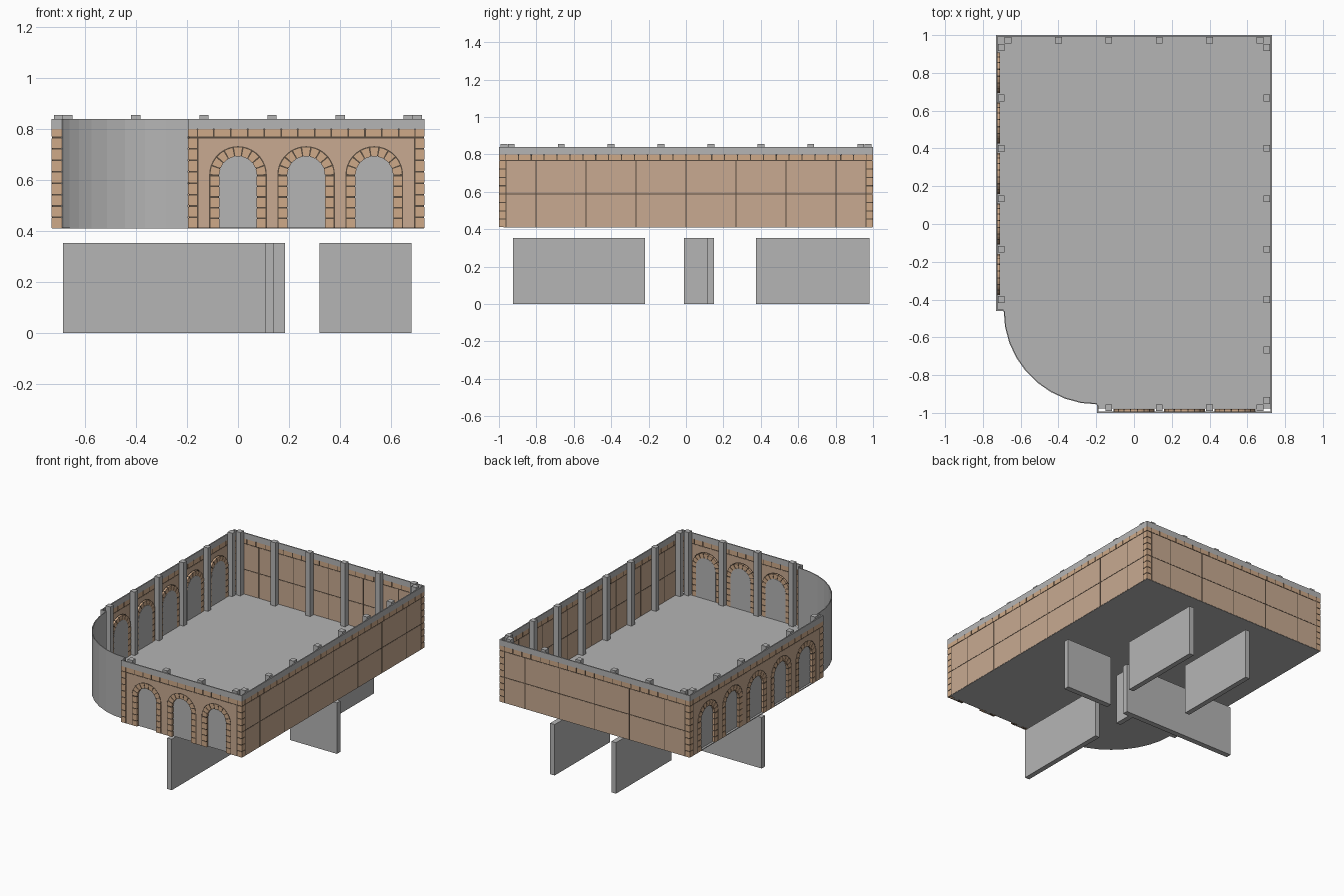
import bpy, bmesh, math
from mathutils import Matrix

if "Cube" in bpy.data.objects:
    bpy.data.objects.remove(bpy.data.objects["Cube"])

Z0, Z1, ZP, ZT = 0.412, 0.80, 0.84, 0.855   # floor, wall top, parapet top, post top
BAY = 0.267                                  # spacing of arches, panels and posts
SPRING, R_IN, R_OUT = 0.62, 0.073, 0.108     # arch spring height and radii
JOINT = 0.006
R_CURVE, CX, CY = 0.495, -0.195, -0.46       # rounded corner


def material(name, rgb):
    m = bpy.data.materials.new(name)
    m.diffuse_color = (*rgb, 1)
    m.use_nodes = True
    m.node_tree.nodes["Principled BSDF"].inputs["Base Color"].default_value = m.diffuse_color
    return m


concrete = material("concrete grey", (0.46, 0.46, 0.46))
tan = material("tan wall panel", (0.578, 0.402, 0.283))
brick = material("orange brick", (0.62, 0.40, 0.25))
mortar = material("dark mortar", (0.10, 0.072, 0.05))


def prism(bm, pts, a, b, upright=True):
    """Extrude a 2D outline: (u, z) through depth, or (x, y) through height."""
    place = (lambda p, h: (p[0], h, p[1])) if upright else (lambda p, h: (p[0], p[1], h))
    lo = [bm.verts.new(place(p, a)) for p in pts]
    hi = [bm.verts.new(place(p, b)) for p in pts]
    bm.faces.new(lo)
    bm.faces.new(hi[::-1])
    n = len(pts)
    for i in range(n):
        j = (i + 1) % n
        bm.faces.new((lo[i], hi[i], hi[j], lo[j]))


def box(bm, u0, u1, d0, d1, z0, z1):
    prism(bm, [(u0, z0), (u1, z0), (u1, z1), (u0, z1)], d0, d1)


def finish(bm, name, mat, matrix=Matrix()):
    bmesh.ops.recalc_face_normals(bm, faces=bm.faces)
    me = bpy.data.meshes.new(name)
    bm.to_mesh(me)
    bm.free()
    me.materials.append(mat)
    ob = bpy.data.objects.new(name, me)
    ob.matrix_world = matrix
    bpy.context.collection.objects.link(ob)


def arc(cu, cz, r, a0, a1, n):
    return [(cu + r * math.cos(math.radians(a0 + (a1 - a0) * i / n)),
             cz + r * math.sin(math.radians(a0 + (a1 - a0) * i / n))) for i in range(n + 1)]


def notched(u0, u1, top, arches, r):
    """Wall outline with arched notches cut up from its lower edge."""
    pts = [(u0, Z0)]
    for c in arches:
        pts += [(c - r, Z0)] + arc(c, SPRING, r, 180, 0, 18) + [(c + r, Z0)]
    return pts + [(u1, Z0), (u1, top), (u0, top)]


def wall(name, origin, angle, length, arches=(), joints=(), posts=(), return_at=None):
    """Local frame: u along the wall, depth inwards, z up."""
    mat = Matrix.Translation((*origin, 0)) @ Matrix.Rotation(math.radians(angle), 4, 'Z')
    q, course = 0.035, 0.77

    # mortar backing sheet
    bm = bmesh.new()
    prism(bm, notched(0.002, length - 0.002, Z1 - 0.002, arches, R_IN + 0.002), 0.002, 0.006)
    if return_at is not None:
        u = 0.002 if return_at == 0 else length - 0.006
        box(bm, u, u + 0.004, 0.002, 0.038, Z0, Z1)
    for c in arches:
        r = R_IN + 0.002
        ring = [(c + R_OUT, Z0)] + arc(c, SPRING, R_OUT, 0, 180, 18) + [(c - R_OUT, Z0)]
        ring += [(c - r, Z0)] + arc(c, SPRING, r, 180, 0, 18) + [(c + r, Z0)]
        prism(bm, ring, 0.002, 0.018)
    finish(bm, name + "_mortar", mortar, mat)

    # tan panels
    bm = bmesh.new()
    lo, hi, top = q + JOINT, length - q - JOINT, course - JOINT
    if arches:
        prism(bm, notched(lo, hi, top, arches, R_OUT + 0.005), 0.0005, 0.0075)
    else:
        cuts = [lo - JOINT / 2] + list(joints) + [hi + JOINT / 2]
        for a, b in zip(cuts, cuts[1:]):
            for z0, z1 in ((Z0, 0.585), (0.585 + JOINT, top)):
                box(bm, a + JOINT / 2, b - JOINT / 2, 0.0005, 0.0075, z0, z1)
    finish(bm, name + "_panels", tan, mat)

    # bricks: corner stacks, top course, arch surrounds
    bm = bmesh.new()
    n = 8
    h = (course - Z0) / n
    for i in range(n + 1):
        z0 = Z0 + i * h
        z1 = z0 + h - JOINT if i < n else Z1
        box(bm, 0, q, 0, 0.008, z0, z1)
        box(bm, length - q, length, 0, 0.008, z0, z1)
        if return_at is not None:
            u = 0 if return_at == 0 else length - 0.008
            box(bm, u, u + 0.008, 0, 0.04, z0, z1)
    n = round((length - 2 * q) / 0.068)
    w = (length - 2 * q) / n
    for i in range(n):
        u = q + i * w
        box(bm, u + JOINT / 2, u + w - JOINT / 2, 0, 0.008, course, Z1)
    for c in arches:
        h = (SPRING - Z0) / 5
        for i in range(5):
            z = Z0 + i * h
            box(bm, c - R_OUT, c - R_IN, 0, 0.02, z, z + h - JOINT)
            box(bm, c + R_IN, c + R_OUT, 0, 0.02, z, z + h - JOINT)
        for i in range(9):
            a, b = i * 20 + 1.7, i * 20 + 18.3
            prism(bm, arc(c, SPRING, R_IN, a, b, 2) + arc(c, SPRING, R_OUT, b, a, 2), 0, 0.02)
    finish(bm, name + "_bricks", brick, mat)

    # grey arched window panes
    if arches:
        bm = bmesh.new()
        for c in arches:
            r = R_IN + 0.003
            prism(bm, [(c - r, Z0), (c + r, Z0)] + arc(c, SPRING, r, 0, 180, 18), 0.016, 0.021)
        finish(bm, name + "_window_panes", concrete, mat)

    # parapet strip and inner posts
    bm = bmesh.new()
    box(bm, 0, length, 0, 0.008, Z1, ZP)
    if return_at is not None:
        u = 0 if return_at == 0 else length - 0.008
        box(bm, u, u + 0.008, 0, 0.04, Z1, ZP)
    finish(bm, name + "_parapet", concrete, mat)
    bm = bmesh.new()
    for p in posts:
        box(bm, p - 0.018, p + 0.018, 0.009, 0.045, Z0, ZT)
    finish(bm, name + "_posts", concrete, mat)


half = BAY / 2
# front wall, x from -0.195
wall("front_wall", (CX, -1), 0, 0.73 - CX, arches=[0.195 + BAY * i for i in range(3)],
     posts=[0.195 + half + BAY * i for i in range(-1, 3)], return_at=0)
# right wall
wall("right_wall", (0.73, -1), 90, 2.0, joints=[1 + BAY * i for i in range(-3, 4)],
     posts=[1 + half + BAY * i for i in range(-4, 4)])
# back wall
wall("back_wall", (0.73, 1), 180, 1.46, joints=[0.73 + BAY * i for i in range(-2, 3)],
     posts=[0.73 + half + BAY * i for i in range(-3, 3)])
# left wall, running from the back to the rounded corner
wall("left_wall", (-0.73, 1), -90, 1 - CY, arches=[1 - BAY * i for i in range(3, -2, -1)],
     posts=[1 + half + BAY * i for i in range(-4, 2)], return_at=1)

# rounded corner wall
bm = bmesh.new()
prism(bm, arc(CX, CY, R_CURVE, 180, 270, 9) + arc(CX, CY, R_CURVE - 0.006, 270, 180, 9),
      Z0, ZP, upright=False)
finish(bm, "rounded_corner_wall", concrete)

# floor slab
bm = bmesh.new()
prism(bm, [(-0.728, 0.998), (-0.728, CY)] + arc(CX, CY, R_CURVE - 0.002, 180, 270, 9)
      + [(CX, -0.976), (0.728, -0.976), (0.728, 0.998)], Z0 - 0.002, Z0 + 0.004, upright=False)
finish(bm, "floor", concrete)

# upright slabs below the floor: x0, x1, y0, y1
for i, (x0, x1, y0, y1) in enumerate([
        (0.32, 0.355, 0.375, 0.98), (-0.15, -0.115, 0.375, 0.98), (0.32, 0.68, 0.112, 0.15),
        (-0.685, 0.185, 0.112, 0.15), (0.105, 0.14, -0.01, 0.112), (0.105, 0.14, -0.925, -0.22)]):
    bm = bmesh.new()
    box(bm, x0, x1, y0, y1, 0, 0.353)
    finish(bm, f"lower_wall_{i + 1}", concrete)
